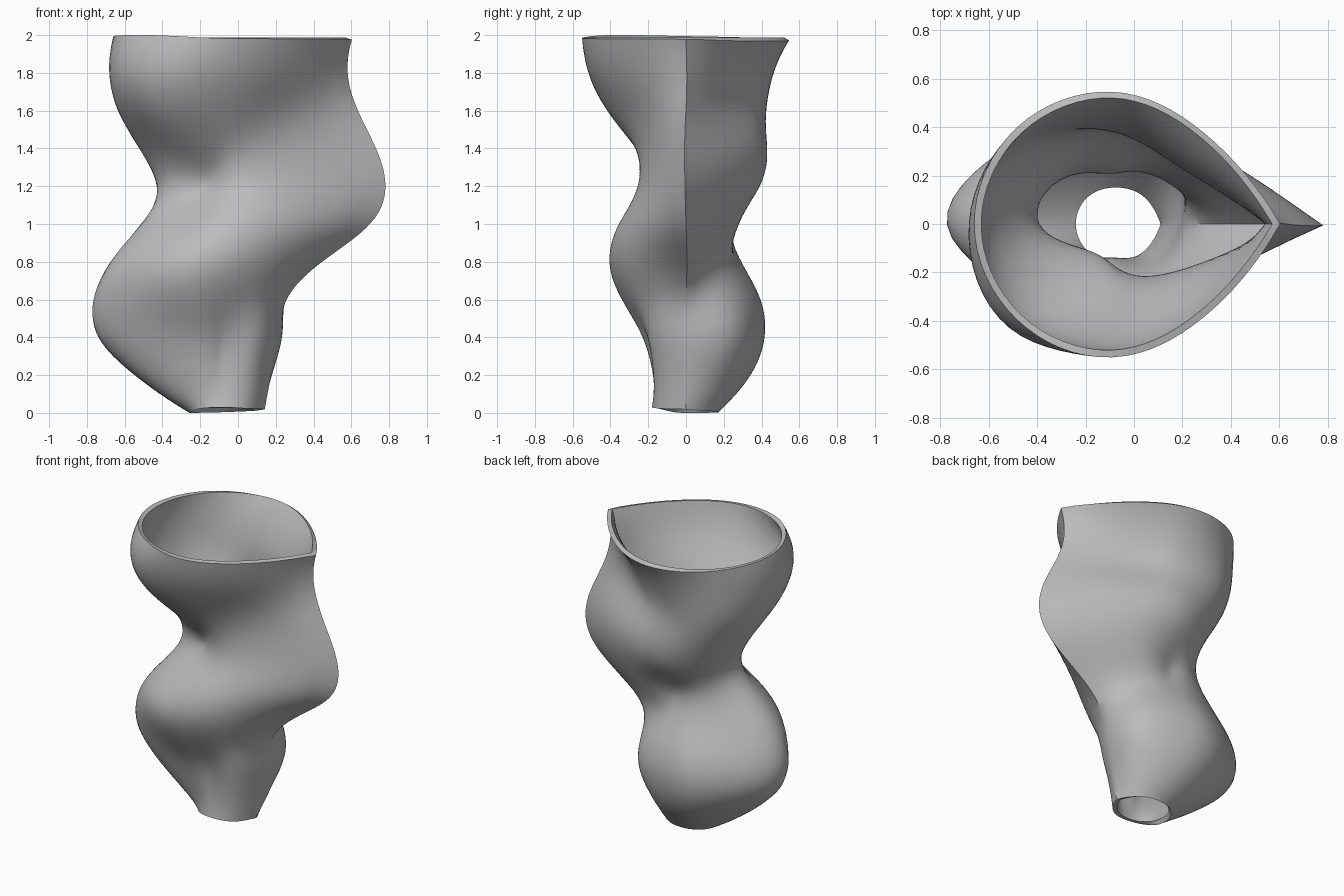
import bpy
import bmesh
import math
from mathutils import Vector

cube = bpy.data.objects.get("Cube")
if cube:
    bpy.data.objects.remove(cube, do_unlink=True)

WALL = 0.03
CENTRE_X = -0.09
Z_LOW, Z_HIGH = 0.025, 1.987
STEPS_AROUND, STEPS_UP = 8, 8      # subdivisions per span

# Outer radius in hundredths of a unit at even heights,
# one profile for each eighth of a turn, starting at the pointed seam.
PROFILES = {
    "seam":        (25, 29, 33, 37, 54, 78, 86, 81, 72, 68, 71),
    "back_left":   (20, 31, 38, 35, 30, 37, 46, 46, 39, 42, 54),
    "back":        (18, 34, 40, 37, 27, 25, 38, 43, 41, 45, 55),
    "back_right":  (18, 40, 50, 47, 36, 30, 35, 44, 51, 54, 56),
    "right":       (18, 46, 65, 67, 57, 41, 33, 42, 54, 59, 57),
    "front_right": (18, 23, 31, 43, 46, 31, 18, 30, 50, 60, 56),
    "front":       (18, 17, 21, 32, 40, 34, 20, 26, 39, 50, 55),
    "front_left":  (20, 22, 26, 31, 39, 41, 34, 33, 39, 48, 54),
}


def smooth_path(points, steps):
    """Interpolating cubic spline with continuous curvature and free ends."""
    p = list(points)
    m = [(c - a) / 2 for a, c in zip([p[0]] + p, p[1:] + [p[-1]])]
    m[0] = (4 * p[1] - 3 * p[0] - p[2]) / 2
    m[-1] = (3 * p[-1] - 4 * p[-2] + p[-3]) / 2
    for _ in range(20):
        for i in range(1, len(p) - 1):
            m[i] = (3 * (p[i + 1] - p[i - 1]) - m[i - 1] - m[i + 1]) / 4
    out = []
    for i in range(len(p) - 1):
        d = p[i + 1] - p[i]
        for k in range(steps):
            t = k / steps
            out.append(p[i] + t * (m[i] + t * (3 * d - 2 * m[i] - m[i + 1]
                       + t * (m[i] + m[i + 1] - 2 * d))))
    return out + [p[-1]]


def profile_curve(index, radii):
    """Vertical guide curve of the inner surface in one direction."""
    angle = index * math.tau / len(PROFILES)
    inset = 0.05 if index == 0 else WALL
    points = []
    for k, r in enumerate(radii):
        z = Z_LOW + (Z_HIGH - Z_LOW) * k / (len(radii) - 1)
        rad = r / 100 - inset
        points.append(Vector((CENTRE_X + rad * math.cos(angle), rad * math.sin(angle), z)))
    return smooth_path(points, STEPS_UP)


# Loft closed rings, pointed at the seam, through the guide curves
guides = [profile_curve(i, r) for i, r in enumerate(PROFILES.values())]
guides.append(guides[0])
bm = bmesh.new()
rings = []
for section in zip(*guides):
    rings.append([bm.verts.new(co) for co in smooth_path(section, STEPS_AROUND)[:-1]])
for low, high in zip(rings, rings[1:]):
    n = len(low)
    for i in range(n):
        j = (i + 1) % n
        bm.faces.new((low[i], low[j], high[j], high[i]))
mesh = bpy.data.meshes.new("vase_wall")
bm.to_mesh(mesh)
bm.free()

vase = bpy.data.objects.new("vase_wall", mesh)
bpy.context.collection.objects.link(vase)

# Single grey clay material
clay = bpy.data.materials.new("grey_clay")
clay.use_nodes = True
colour = (0.5, 0.5, 0.5, 1)
clay.diffuse_color = colour
clay.node_tree.nodes["Principled BSDF"].inputs["Base Color"].default_value = colour
mesh.materials.append(clay)

# Wall thickness grows outward from the inner surface
shell = vase.modifiers.new("wall_thickness", "SOLIDIFY")
shell.thickness = WALL
shell.offset = 1
shell.use_even_offset = True
bpy.ops.object.select_all(action="DESELECT")
vase.select_set(True)
bpy.context.view_layer.objects.active = vase
bpy.ops.object.modifier_apply(modifier=shell.name)
bpy.ops.object.shade_smooth_by_angle(angle=math.radians(35))
